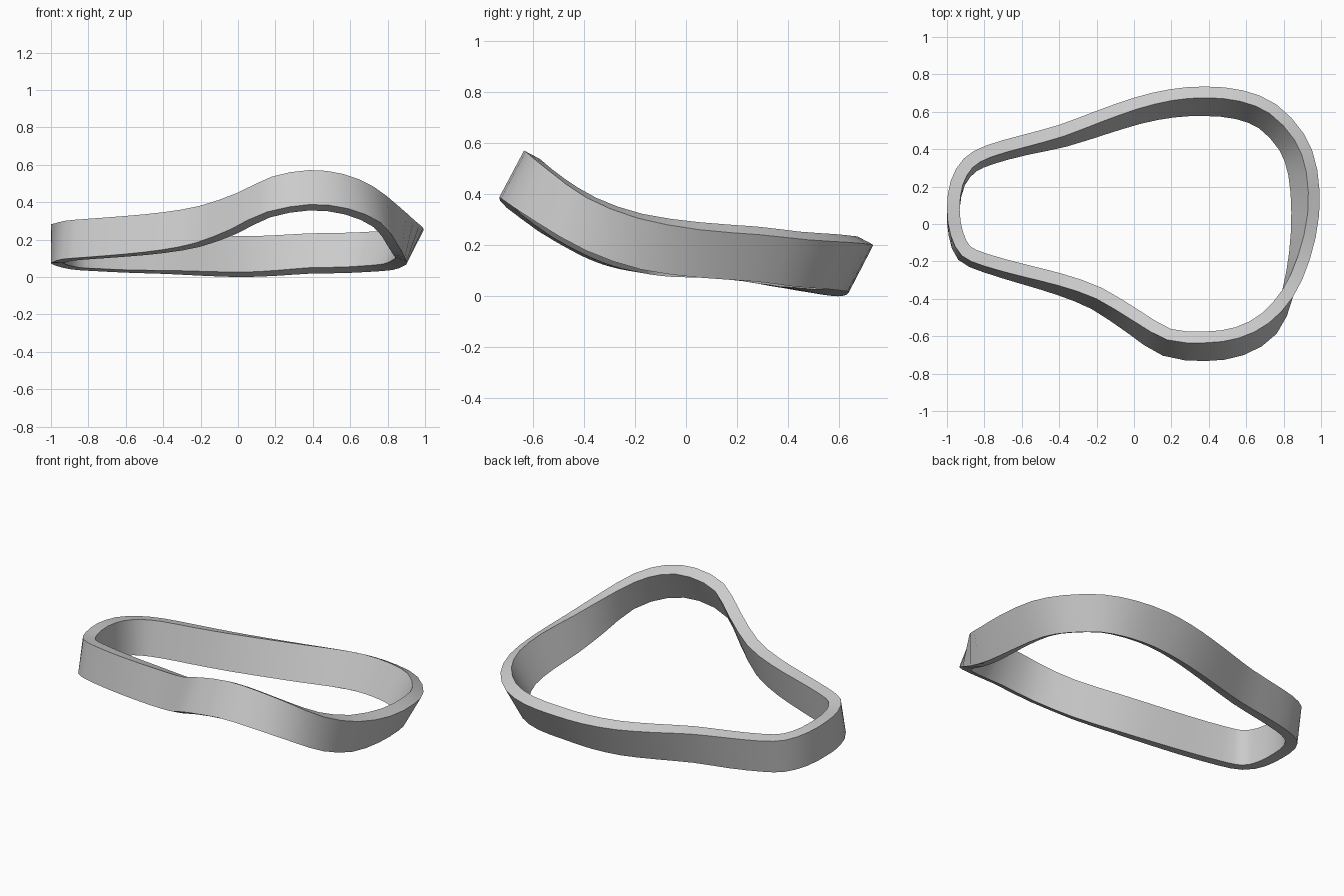
import bpy
import bmesh
import math
from mathutils import Vector

default_cube = bpy.data.objects.get("Cube")
if default_cube:
    bpy.data.objects.remove(default_cube, do_unlink=True)

BAND_HEIGHT = 0.208
BAND_THICKNESS = 0.068
STEPS = 2

# Outer top edge of the band, counter-clockwise from the left end:
# x, y, z in hundredths, then the outward lean in degrees
STATIONS = [
    (-100, 8, 28, 0), (-98, -6, 28.5, -3), (-92, -17, 30, -8), (-80, -22.5, 31, -9),
    (-60, -28, 32.5, -11), (-40, -33, 34.5, -14), (-20, -40, 38, -17),
    (0, -52, 45, -20), (18, -62, 53.5, -25), (38, -63.5, 57, -28),
    (56, -61, 55, -27), (72, -53, 48.5, -20), (85, -39, 38.5, 0),
    (94, -19, 30.5, 14), (99, 5, 26, 25), (98, 29, 24, 28),
    (91, 48, 22, 28), (76, 64, 21, 28), (58, 71.5, 20.3, 28),
    (38, 73.5, 20, 28), (19, 72, 19.2, 26), (0, 67.5, 19, 23),
    (-20, 60.5, 20, 20), (-40, 53, 21.5, 16), (-60, 47.5, 22.5, 12),
    (-79, 42, 23.5, 11), (-91, 35, 24.5, 8), (-98, 23, 26.5, 3),
]


def make_material(name, colour):
    material = bpy.data.materials.new(name)
    material.use_nodes = True
    material.diffuse_color = colour
    shader = next(n for n in material.node_tree.nodes if n.type == 'BSDF_PRINCIPLED')
    shader.inputs["Base Color"].default_value = colour
    return material


def smooth_loop(points, steps):
    """Closed spline through all the points, every channel alike."""
    count = len(points)
    result = []
    for i in range(count):
        a, b, c, d = (points[(i + k) % count] for k in (-1, 0, 1, 2))
        for step in range(steps):
            t = step / steps
            result.append(b + (c - a) * (t / 2)
                          + (a * 2 - b * 5 + c * 4 - d) * (t * t / 2)
                          + (b * 3 - a - c * 3 + d) * (t ** 3 / 2))
    return result


def build_band(name, stations, material):
    path = smooth_loop([Vector(s) / 100 for s in stations], STEPS)
    bm = bmesh.new()
    rings = []
    for i, point in enumerate(path):
        # Plan direction of the path gives the outward side
        along = path[(i + 1) % len(path)] - path[i - 1]
        outward = Vector((along.y, -along.x, 0)).normalized()
        lean = math.radians(point.w * 100)
        up = Vector((0, 0, math.cos(lean))) + outward * math.sin(lean)
        inward = Vector((0, 0, math.sin(lean))) - outward * math.cos(lean)
        top = point.to_3d()
        bottom = top - up * BAND_HEIGHT
        inset = inward * BAND_THICKNESS
        corners = (top, bottom, bottom + inset, top + inset)
        rings.append([bm.verts.new(c) for c in corners])

    # Join neighbouring cross-sections into a closed strip
    for i, ring in enumerate(rings):
        following = rings[(i + 1) % len(rings)]
        for k in range(4):
            n = (k + 1) % 4
            bm.faces.new((ring[k], ring[n], following[n], following[k]))
    bmesh.ops.recalc_face_normals(bm, faces=bm.faces)

    # Rest the band on the ground
    lowest = min(v.co.z for v in bm.verts)
    bmesh.ops.translate(bm, verts=bm.verts, vec=(0, 0, -lowest))

    mesh = bpy.data.meshes.new(name)
    bm.to_mesh(mesh)
    bm.free()
    mesh.materials.append(material)
    band = bpy.data.objects.new(name, mesh)
    bpy.context.scene.collection.objects.link(band)
    bpy.ops.object.select_all(action='DESELECT')
    bpy.context.view_layer.objects.active = band
    band.select_set(True)
    bpy.ops.object.shade_smooth_by_angle(angle=math.radians(35))
    return band


build_band("curved_band", STATIONS, make_material("light_grey", (0.6, 0.6, 0.6, 1)))
